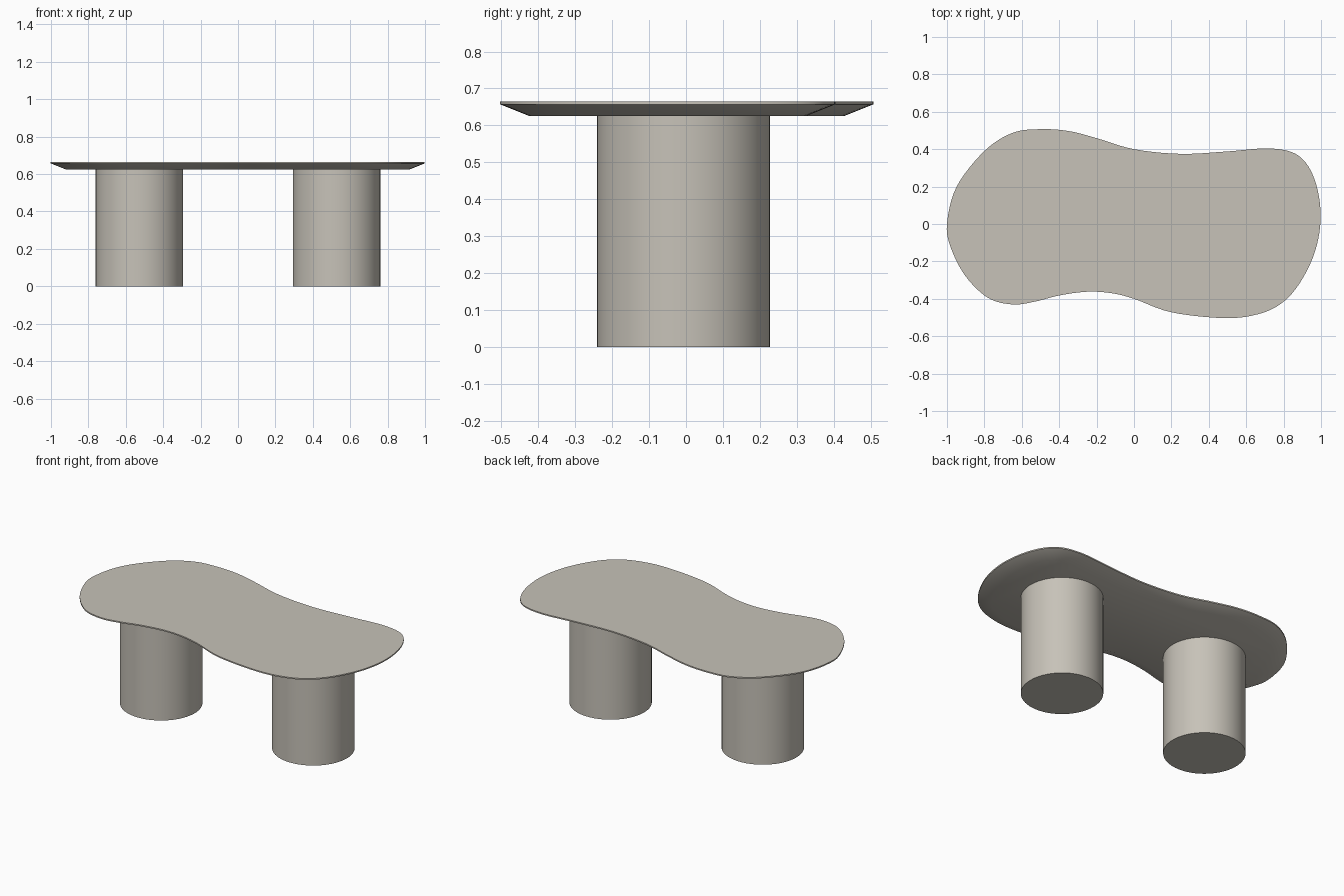
import bpy, bmesh, math
from mathutils import Vector

if "Cube" in bpy.data.objects:
    bpy.data.objects.remove(bpy.data.objects["Cube"])

stone = bpy.data.materials.new("warm grey stone")
stone.diffuse_color = (0.57, 0.54, 0.48, 1)
stone.use_nodes = True
stone.node_tree.nodes["Principled BSDF"].inputs["Base Color"].default_value = stone.diffuse_color

# outline of the tabletop, clockwise from the left end
PTS = [(-1, 0), (-0.948, 0.2), (-0.8, 0.39), (-0.65, 0.487), (-0.5, 0.507),
       (-0.35, 0.497), (-0.2, 0.459), (0, 0.4), (0.25, 0.375), (0.5, 0.388),
       (0.73, 0.404), (0.88, 0.365), (0.965, 0.24), (0.998, 0.05), (0.97, -0.14),
       (0.89, -0.31), (0.79, -0.423), (0.66, -0.483), (0.48, -0.503),
       (0.2, -0.472), (0, -0.4), (-0.12, -0.37), (-0.25, -0.362),
       (-0.4, -0.382), (-0.53, -0.415), (-0.65, -0.43), (-0.78, -0.395),
       (-0.9, -0.28), (-0.978, -0.13)]


def smooth_loop(pts, steps):
    """Closed Catmull-Rom curve through the points."""
    p = [Vector(q) for q in pts]
    n, out = len(p), []
    for i in range(n):
        a, b, c, d = (p[(i + k) % n] for k in (-1, 0, 1, 2))
        for s in range(steps):
            t = s / steps
            out.append(0.5 * (2 * b + (c - a) * t + (2 * a - 5 * b + 4 * c - d) * t * t
                              + (3 * b - a - 3 * c + d) * t ** 3))
    return out


def inset(loop, dist):
    n, out = len(loop), []
    for i in range(n):
        t = (loop[(i + 1) % n] - loop[i - 1]).normalized()
        out.append(loop[i] + Vector((t.y, -t.x)) * dist)  # clockwise: right is inward
    return out


def finish(bm, name):
    bmesh.ops.recalc_face_normals(bm, faces=bm.faces)
    me = bpy.data.meshes.new(name)
    bm.to_mesh(me)
    bm.free()
    me.materials.append(stone)
    ob = bpy.data.objects.new(name, me)
    bpy.context.collection.objects.link(ob)
    bpy.ops.object.select_all(action='DESELECT')
    ob.select_set(True)
    bpy.context.view_layer.objects.active = ob
    bpy.ops.object.shade_smooth_by_angle(angle=math.radians(22))
    return ob


# tabletop: thin upright rim with a wide underside chamfer
outer = smooth_loop(PTS, 6)
bm = bmesh.new()
rings = [[bm.verts.new((v.x, v.y, z)) for v in loop] for loop, z in
         ((outer, 0.665), (outer, 0.657), (inset(outer, 0.08), 0.625))]
bm.faces.new(rings[0])
bm.faces.new(rings[2])
n = len(outer)
for r0, r1 in zip(rings, rings[1:]):
    for i in range(n):
        j = (i + 1) % n
        bm.faces.new((r0[i], r0[j], r1[j], r1[i]))
finish(bm, "tabletop")

# two round pedestal legs
for side, name in ((-1, "left_leg"), (1, "right_leg")):
    bm = bmesh.new()
    bmesh.ops.create_cone(bm, cap_ends=True, segments=64, radius1=0.234,
                          radius2=0.234, depth=0.626)
    bmesh.ops.translate(bm, verts=bm.verts, vec=(side * 0.527, -0.007, 0.313))
    finish(bm, name)
